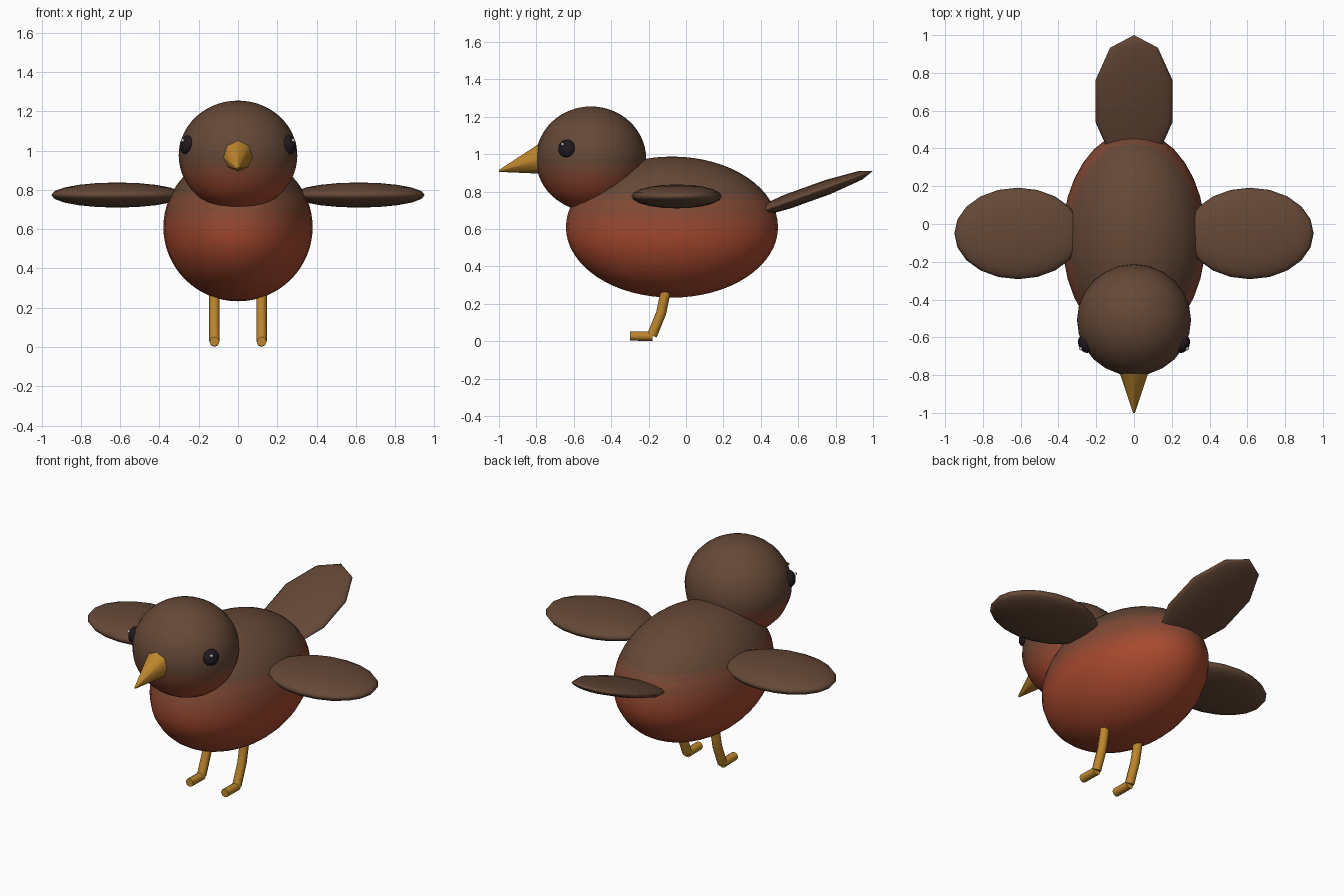
import bpy, math
from mathutils import Vector

if "Cube" in bpy.data.objects:
    bpy.data.objects.remove(bpy.data.objects["Cube"])


def material(name, rgb):
    m = bpy.data.materials.new(name)
    m.diffuse_color = (*rgb, 1)
    m.use_nodes = True
    m.node_tree.nodes["Principled BSDF"].inputs["Base Color"].default_value = m.diffuse_color
    return m


BROWN, RED = Vector((0.13, 0.065, 0.038)), Vector((0.40, 0.068, 0.028))
STEPS = 7
plumage = [material(f"plumage_{i}", RED.lerp(BROWN, i / (STEPS - 1))) for i in range(STEPS)]
brown = plumage[-1]
orange = material("beak_orange", (0.51, 0.24, 0.026))
black = material("eye_black", (0.015, 0.01, 0.015))
white = material("eye_glint", (0.9, 0.9, 0.9))


def ellipsoid(name, loc, radii, mat, segs=20, rings=12, rot=(0, 0, 0)):
    bpy.ops.mesh.primitive_uv_sphere_add(segments=segs, ring_count=rings, radius=1,
                                         location=loc, rotation=rot)
    o = bpy.context.object
    o.name, o.scale = name, radii
    o.data.materials.append(mat)
    bpy.ops.object.shade_smooth()
    return o


def fade(o, low, high):
    """Colour faces from red (below low) to brown (above high) by height."""
    o.data.materials.clear()
    for m in plumage:
        o.data.materials.append(m)
    for p in o.data.polygons:
        z = o.location.z + p.center.z * o.scale.z
        t = min(1, max(0, (z - low) / (high - low)))
        p.material_index = round(t * (STEPS - 1))


def tube(name, pts, r):
    cu = bpy.data.curves.new(name, 'CURVE')
    cu.dimensions, cu.bevel_depth, cu.bevel_resolution = '3D', r, 2
    cu.use_fill_caps = True
    s = cu.splines.new('POLY')
    s.points.add(len(pts) - 1)
    for p, co in zip(s.points, pts):
        p.co = (*co, 1)
    cu.materials.append(orange)
    o = bpy.data.objects.new(name, cu)
    bpy.context.collection.objects.link(o)
    bpy.ops.object.select_all(action='DESELECT')
    o.select_set(True)
    bpy.context.view_layer.objects.active = o
    bpy.ops.object.convert(target='MESH')
    bpy.ops.object.shade_smooth_by_angle(angle=math.radians(50))


# Body and head with a red breast
fade(ellipsoid("body", (0, -0.075, 0.61), (0.38, 0.567, 0.377), brown, 32, 32), 0.56, 0.80)
HEAD, HEAD_R = Vector((0, -0.508, 0.975)), Vector((0.302, 0.295, 0.28))
fade(ellipsoid("head", HEAD, HEAD_R, brown, 24, 28), 0.79, 0.96)

# Tail: tilted flat ellipsoid with its poles along the length
ellipsoid("tail", (0, 0.65, 0.785), (0.2156, 0.042, 0.372), brown, 12, 5,
          (math.radians(-70.2), 0, 0))

# Beak
base, tip = Vector((0, -0.765, 0.974)), Vector((0, -1.0, 0.91))
d = tip - base
bpy.ops.mesh.primitive_cone_add(vertices=8, radius1=0.083, radius2=0.005, depth=d.length,
                                location=(base + tip) / 2,
                                rotation=d.to_track_quat('Z', 'Y').to_euler())
beak = bpy.context.object
beak.name = "beak"
beak.data.materials.append(orange)
bpy.ops.object.shade_smooth_by_angle(angle=math.radians(50))

# Paired parts
for side, s in (("left", 1), ("right", -1)):
    ellipsoid(f"{side}_wing", (s * 0.615, -0.05, 0.774), (0.336, 0.242, 0.064), brown, 20, 10)
    eye = Vector((s * 0.262, -0.638, 1.03))
    n = Vector([(eye[i] - HEAD[i]) / HEAD_R[i] ** 2 for i in range(3)]).normalized()
    rot = n.to_track_quat('Z', 'Y').to_euler()
    ellipsoid(f"{side}_eye", eye, (0.048, 0.048, 0.03), black, 16, 10, rot)
    ellipsoid(f"{side}_eye_glint", eye + n * 0.023 + Vector((0, -0.012, 0.018)),
              (0.009, 0.009, 0.009), white, 8, 6)
    x = s * 0.12
    tube(f"{side}_leg", [(x, -0.105, 0.32), (x, -0.112, 0.25), (x, -0.133, 0.15),
                         (x, -0.182, 0.03)], 0.027)
    tube(f"{side}_foot", [(x, -0.18, 0.026), (x, -0.30, 0.028)], 0.025)
